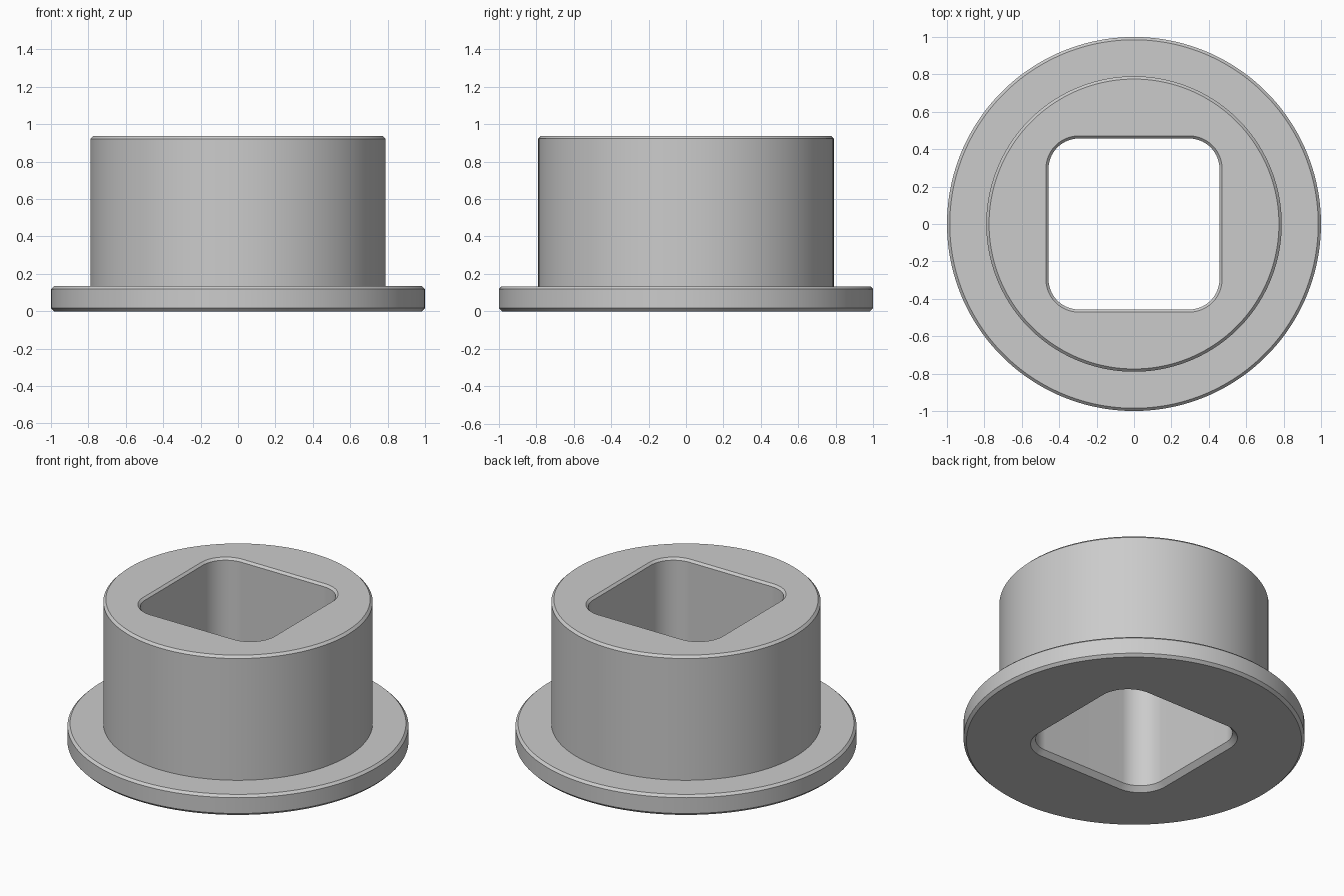
import bpy
import bmesh
from math import cos, sin, pi

cube = bpy.data.objects.get("Cube")
if cube:
    bpy.data.objects.remove(cube, do_unlink=True)

STEPS = 32            # points per quarter turn
CORNER = 0.295        # centre of the rounded hole corners


def circle(radius):
    for i in range(4 * STEPS):
        a = (i + 0.5) * pi / (2 * STEPS)
        yield radius * cos(a), radius * sin(a)


def rounded_square(half):
    radius = half - CORNER
    for q in range(4):
        mid = (q + 0.5) * pi / 2
        cx = CORNER if cos(mid) > 0 else -CORNER
        cy = CORNER if sin(mid) > 0 else -CORNER
        for k in range(STEPS):
            a = (q + k / (STEPS - 1)) * pi / 2
            yield cx + radius * cos(a), cy + radius * sin(a)


# Cross-section: outside from bottom to top, then down through the hole
outside = [(0.983, 0), (1.0, 0.017), (1.0, 0.119), (0.985, 0.134),
           (0.79, 0.134), (0.79, 0.922), (0.775, 0.937)]
hole = [(0.471, 0.937), (0.457, 0.923), (0.457, 0.03), (0.486, 0)]
sections = [(circle, s, z) for s, z in outside]
sections += [(rounded_square, s, z) for s, z in hole]

# Skin the closed run of rings with quads
bm = bmesh.new()
rings = [[bm.verts.new((x, y, z)) for x, y in shape(s)] for shape, s, z in sections]
for r, lower in enumerate(rings):
    upper = rings[(r + 1) % len(rings)]
    for i in range(len(lower)):
        j = (i + 1) % len(lower)
        bm.faces.new((lower[i], lower[j], upper[j], upper[i]))
bmesh.ops.recalc_face_normals(bm, faces=bm.faces)

mesh = bpy.data.meshes.new("flanged_bushing")
bm.to_mesh(mesh)
bm.free()
bushing = bpy.data.objects.new("flanged_bushing", mesh)
bpy.context.collection.objects.link(bushing)

# Plain grey finish
grey = bpy.data.materials.new("plain_grey")
grey.use_nodes = True
colour = (0.6, 0.6, 0.6, 1)
grey.diffuse_color = colour
grey.node_tree.nodes["Principled BSDF"].inputs["Base Color"].default_value = colour
mesh.materials.append(grey)

bpy.ops.object.select_all(action="DESELECT")
bushing.select_set(True)
bpy.context.view_layer.objects.active = bushing
bpy.ops.object.shade_smooth_by_angle(angle=pi / 6)
